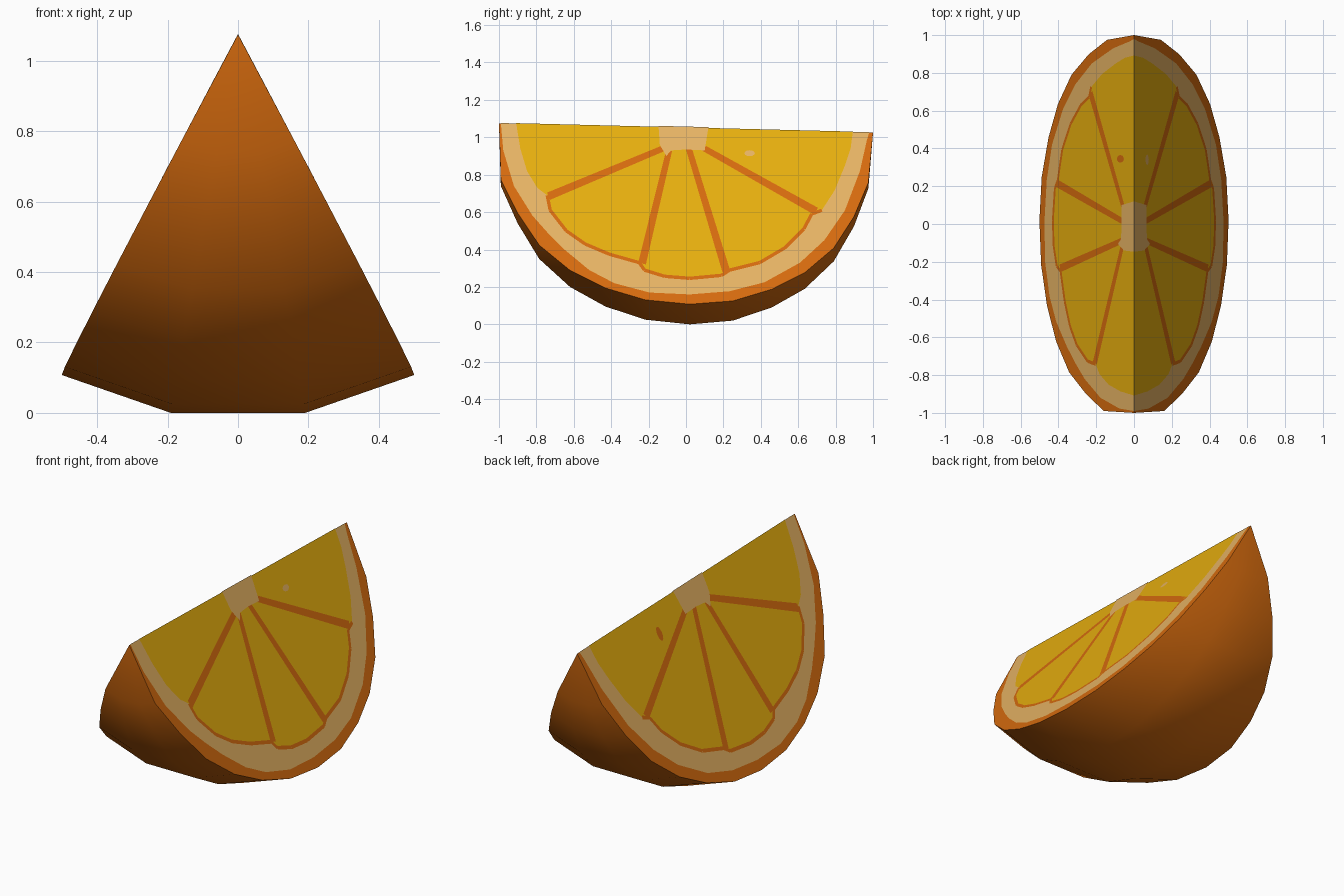
import bpy, bmesh, math

if "Cube" in bpy.data.objects:
    bpy.data.objects.remove(bpy.data.objects["Cube"])

HALF = math.radians(28)          # half opening angle of the wedge
MID = math.radians(10.3)         # inner skin rows
TAN = math.tan(HALF)
LAYER = 0.0007                   # spacing of the painted plates


def srgb(r, g, b):
    f = lambda c: c / 12.92 if c <= 0.04045 else ((c + 0.055) / 1.055) ** 2.4
    return tuple(f(c / 255) for c in (r, g, b)) + (1,)


def material(name, rgb):
    m = bpy.data.materials.new(name)
    m.diffuse_color = srgb(*rgb)
    m.use_nodes = True
    m.node_tree.nodes["Principled BSDF"].inputs["Base Color"].default_value = m.diffuse_color
    return m


ORANGE = material("orange rind", (214, 107, 14))
PITH = material("pale pith", (230, 179, 100))
FLESH = material("yellow flesh", (230, 174, 14))


def axis(y):
    """Height of the slightly tilted top edge."""
    return 1.05 - 0.025 * y


def finish(name, bm, mat):
    me = bpy.data.meshes.new(name)
    bm.to_mesh(me)
    bm.free()
    me.materials.append(mat)
    ob = bpy.data.objects.new(name, me)
    bpy.context.scene.collection.objects.link(ob)
    return ob


# Rind wedge: rings of four points between two poles
profile = [(-.99, .74), (-.9, .54), (-.785, .35), (-.62, .20), (-.43, .095), (-.217, .025),
           (.02, 0), (.25, .02), (.458, .09), (.635, .19), (.79, .337), (.898, .524), (.975, .727)]
bm = bmesh.new()
front = bm.verts.new((0, -1, axis(-1)))
back = bm.verts.new((0, 1, axis(1)))
rings = []
for y, z in profile:
    r = (axis(y) - z) / math.cos(MID)
    rings.append([bm.verts.new((r * math.sin(a), y, axis(y) - r * math.cos(a)))
                  for a in (-HALF, -MID, MID, HALF)])
for i in range(3):
    bm.faces.new((front, rings[0][i], rings[0][i + 1]))
    bm.faces.new((back, rings[-1][i + 1], rings[-1][i]))
    for a, b in zip(rings, rings[1:]):
        bm.faces.new((a[i], b[i], b[i + 1], a[i + 1]))
bm.faces.new([front] + [r[0] for r in rings] + [back])
bm.faces.new([back] + [r[3] for r in reversed(rings)] + [front])
bmesh.ops.recalc_face_normals(bm, faces=bm.faces[:])
rind = finish("rind_wedge", bm, ORANGE)
bpy.context.view_layer.objects.active = rind
rind.select_set(True)
bpy.ops.object.shade_smooth_by_angle(angle=math.radians(40))


def plates(name, polys, mat, layer, side):
    """Flat polygons given as (y, z) on a cut face; z None means the top edge."""
    c = layer * LAYER / math.cos(HALF)
    bm = bmesh.new()
    for poly in polys:
        vs = []
        for y, z in poly:
            d = -c / TAN if z is None else axis(y) - z
            vs.append(bm.verts.new((side * (d * TAN + c), y, axis(y) - d)))
        f = bm.faces.new(vs)
        f.normal_update()
        if f.normal.x * side < 0:
            f.normal_flip()
    return finish(name, bm, mat)


def strip(pts, w0, w1):
    """Quads along a path, width running from w0 to w1."""
    out = []
    n = len(pts) - 1
    for i in range(n):
        (ay, az), (by, bz) = pts[i], pts[i + 1]
        l = math.hypot(by - ay, bz - az)
        ny, nz = (az - bz) / l / 2, (by - ay) / l / 2
        u, v = w0 + (w1 - w0) * i / n, w0 + (w1 - w0) * (i + 1) / n
        out.append([(ay + ny * u, az + nz * u), (by + ny * v, bz + nz * v),
                    (by - ny * v, bz - nz * v), (ay - ny * u, az - nz * u)])
    return out


def oval(y, z, ry, rz):
    return [(y + ry * math.cos(k * math.pi / 6), z + rz * math.sin(k * math.pi / 6))
            for k in range(12)]


# Outlines on the cut face
pith = [(-.99, None), (-.977, .93), (-.92, .74), (-.82, .58), (-.74, .49), (-.65, .40),
        (-.517, .29), (-.383, .22), (-.195, .17), (.02, .16), (.233, .177), (.42, .225),
        (.61, .33), (.74, .45), (.85, .61), (.93, .82), (.967, .985), (.98, None)]
flesh = [(-.908, None), (-.886, .94), (-.85, .82), (-.795, .73), (-.742, .69), (-.726, .61),
         (-.64, .50), (-.54, .43), (-.41, .375), (-.25, .33), (-.222, .29), (-.115, .257),
         (.02, .246), (.19, .262), (.233, .29), (.394, .33), (.53, .41), (.63, .51),
         (.672, .59), (.726, .61), (.795, .717), (.85, .85), (.88, .94), (.892, None)]
core = [(-.147, None), (-.14, .96), (-.105, .9), (-.08, .93), (0, .935), (.1, .93), (.12, None)]
spokes = [((-.1, .95), (-.735, .685)), ((-.09, .93), (-.235, .325)),
          ((.015, .94), (.215, .285)), ((.09, .945), (.695, .605))]

for side, label in ((1, "right"), (-1, "left")):
    plates(label + "_pith", [pith], PITH, 1, side)
    plates(label + "_flesh", [flesh], FLESH, 2, side)
    # Membranes between the segments and along their outer ends
    plates(label + "_segment_rim", strip(flesh[4:20], .018, .018), ORANGE, 3, side)
    plates(label + "_membranes", [q for s in spokes for q in strip(s, .032, .042)],
           ORANGE, 4, side)
    plates(label + "_core", [core], PITH, 5, side)

# Small pips, one on each face
plates("right_pip", [oval(.34, .915, .028, .016)], PITH, 3, 1)
plates("left_pip", [oval(.345, .91, .02, .035)], ORANGE, 3, -1)
